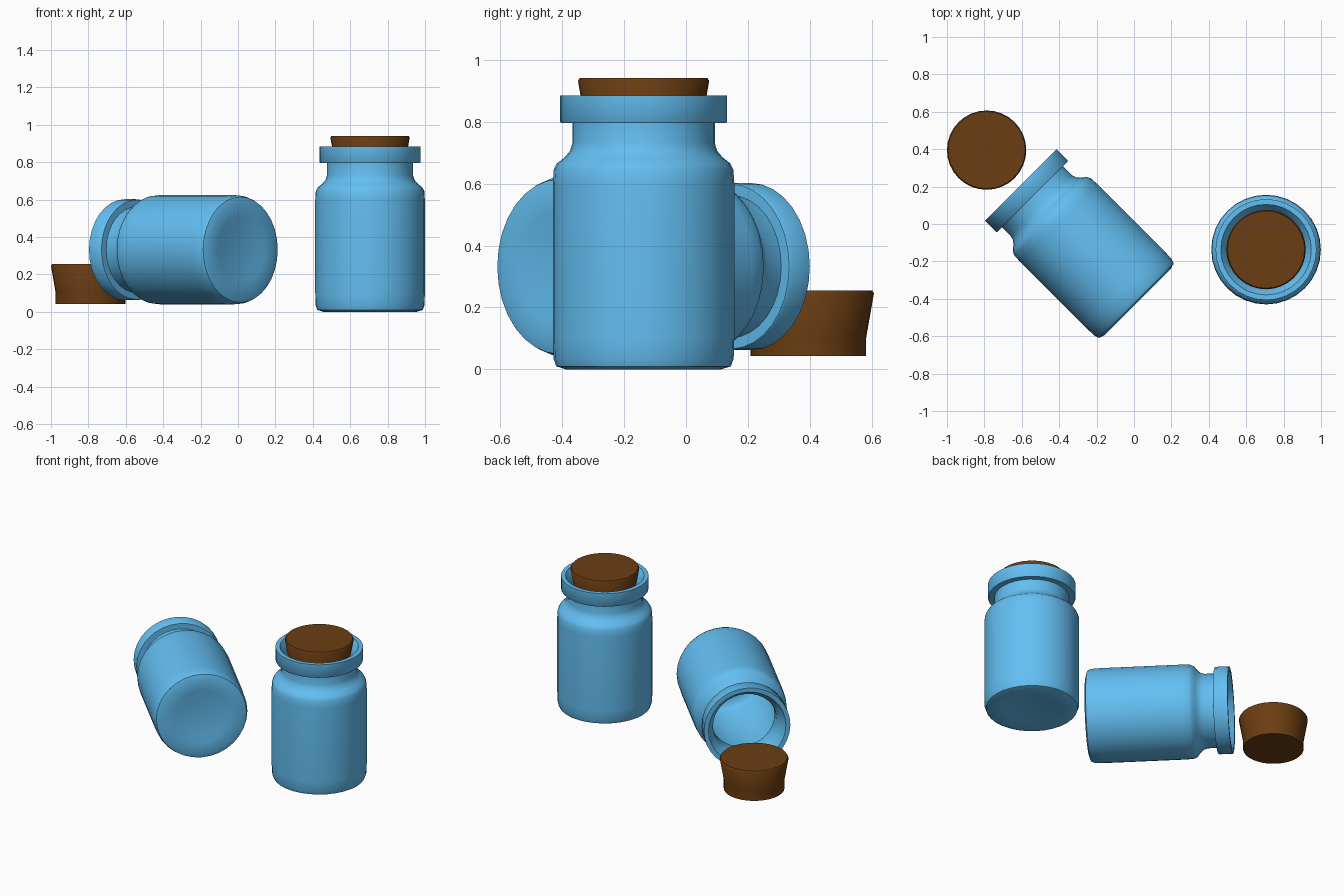
import bpy, bmesh
from math import radians, cos, sin, pi
from mathutils import Matrix

if "Cube" in bpy.data.objects:
    bpy.data.objects.remove(bpy.data.objects["Cube"])

SEGMENTS = 32


def material(name, color):
    m = bpy.data.materials.new(name)
    m.diffuse_color = color
    m.use_nodes = True
    m.node_tree.nodes["Principled BSDF"].inputs["Base Color"].default_value = m.diffuse_color
    return m


def lathe(name, profile, mat, matrix):
    """Revolve an (r, z) profile around z; r = 0 ends become a single pole."""
    bm = bmesh.new()
    rings = []
    for r, z in profile:
        if r == 0:
            rings.append([bm.verts.new((0, 0, z))] * SEGMENTS)
        else:
            rings.append([bm.verts.new((r * cos(2 * pi * i / SEGMENTS),
                                        r * sin(2 * pi * i / SEGMENTS), z))
                          for i in range(SEGMENTS)])
    for a, b in zip(rings, rings[1:]):
        for i in range(SEGMENTS):
            j = (i + 1) % SEGMENTS
            bm.faces.new(list(dict.fromkeys((a[i], a[j], b[j], b[i]))))
    bmesh.ops.recalc_face_normals(bm, faces=bm.faces)
    mesh = bpy.data.meshes.new(name)
    bm.to_mesh(mesh)
    bm.free()
    mesh.materials.append(mat)
    obj = bpy.data.objects.new(name, mesh)
    obj.matrix_world = matrix
    bpy.context.collection.objects.link(obj)
    bpy.ops.object.select_all(action='DESELECT')
    obj.select_set(True)
    bpy.context.view_layer.objects.active = obj
    bpy.ops.object.shade_smooth_by_angle(angle=radians(50))
    return obj


blue = material("blue_glaze", (0.125, 0.52, 0.89, 1))
brown = material("cork_brown", (0.147, 0.047, 0.006, 1))

# Jar: dished base, body, shoulder, neck, rim, then the hollow inside
jar_profile = [
    (0, 0.015), (0.12, 0.013), (0.18, 0.003), (0.25, 0.0), (0.282, 0.01),
    (0.291, 0.035), (0.293, 0.10), (0.293, 0.60), (0.290, 0.645),
    (0.280, 0.665), (0.255, 0.685), (0.238, 0.705), (0.230, 0.73),
    (0.230, 0.795), (0.266, 0.795), (0.270, 0.80), (0.270, 0.885),
    (0.242, 0.885), (0.225, 0.86), (0.205, 0.83), (0.200, 0.80),
    (0.200, 0.72), (0.225, 0.675), (0.255, 0.645), (0.262, 0.60),
    (0.262, 0.07), (0.245, 0.045), (0.20, 0.035), (0, 0.035),
]

# Cork: straight plug flaring to a wider top
cork_profile = [
    (0, 0), (0.187, 0), (0.187, 0.06), (0.212, 0.203), (0.206, 0.212), (0, 0.212),
]

# Standing jar with its cork pushed in
stand = Matrix.Translation((0.706, -0.137, 0))
lathe("standing_jar", jar_profile, blue, stand)
lathe("fitted_cork", cork_profile, brown,
      stand @ Matrix.Translation((0, 0, 0.729)))

# Open jar on its side, mouth toward the back left
lying = (Matrix.Translation((0.02, -0.417, 0.332))
         @ Matrix.Rotation(radians(135), 4, 'Z')
         @ Matrix.Rotation(radians(90), 4, 'Y'))
lathe("lying_jar", jar_profile, blue, lying)

# Loose cork beside the open mouth
lathe("loose_cork", cork_profile, brown, Matrix.Translation((-0.788, 0.395, 0.043)))
